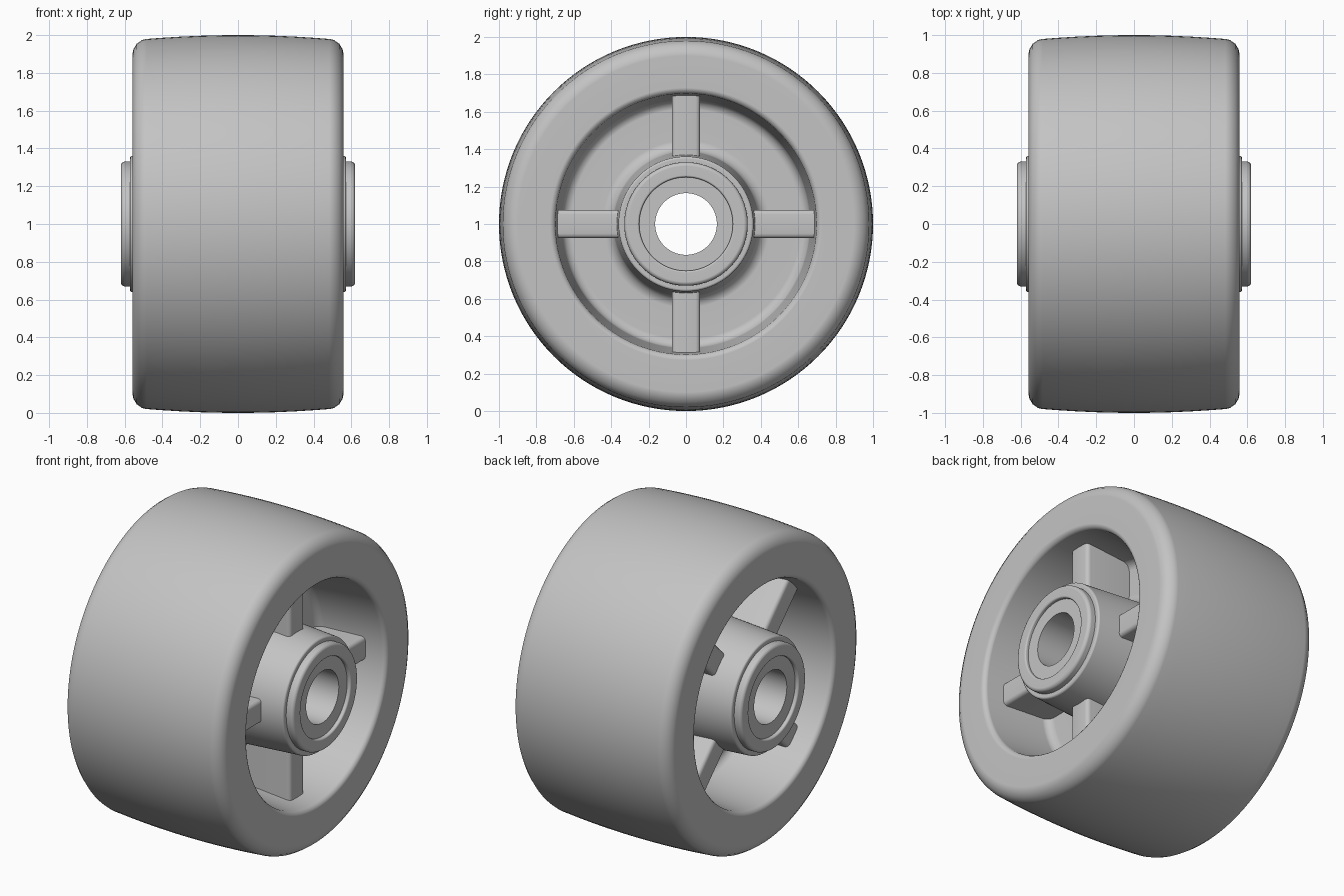
import bpy
import bmesh
from math import cos, sin, pi, radians
from mathutils import Vector, Matrix

cube = bpy.data.objects.get("Cube")
if cube:
    bpy.data.objects.remove(cube, do_unlink=True)

grey = bpy.data.materials.new("wheel_grey")
grey.use_nodes = True
colour = (0.55, 0.55, 0.55, 1)
grey.diffuse_color = colour
grey.node_tree.nodes["Principled BSDF"].inputs["Base Color"].default_value = colour

CENTRE = Vector((0, 0, 1))


def finish(bm, name, angle=35):
    bmesh.ops.recalc_face_normals(bm, faces=bm.faces)
    mesh = bpy.data.meshes.new(name)
    bm.to_mesh(mesh)
    bm.free()
    obj = bpy.data.objects.new(name, mesh)
    bpy.context.collection.objects.link(obj)
    mesh.materials.append(grey)
    bpy.ops.object.select_all(action="DESELECT")
    obj.select_set(True)
    bpy.context.view_layer.objects.active = obj
    bpy.ops.object.shade_smooth_by_angle(angle=radians(angle))
    return obj


def rounded(corners, steps=6):
    """Replace each (x, radius, fillet) corner by a tangent arc."""
    pts = [Vector(c[:2]) for c in corners]
    path = []
    for i, p in enumerate(pts):
        fillet = corners[i][2]
        if not fillet:
            path.append(p)
            continue
        a = (pts[i - 1] - p).normalized()
        b = (pts[i + 1] - p).normalized()
        half = a.angle(b) / 2
        reach = fillet * cos(half) / sin(half)
        centre = p + (a + b).normalized() * (fillet / sin(half))
        start, end = p + a * reach - centre, p + b * reach - centre
        for k in range(steps + 1):
            d = start.lerp(end, 0.5 - 0.5 * cos(pi * k / steps))
            path.append(centre + d.normalized() * fillet)
    return path


def lathe(name, profile, segments=128):
    """Spin a closed (x, radius) profile around the axle."""
    bm = bmesh.new()
    rings = []
    for k in range(segments):
        t = 2 * pi * k / segments
        rings.append([bm.verts.new(CENTRE + Vector((p.x, p.y * cos(t), p.y * sin(t))))
                      for p in profile])
    n = len(profile)
    for k in range(segments):
        r0, r1 = rings[k], rings[(k + 1) % segments]
        for i in range(n):
            j = (i + 1) % n
            bm.faces.new((r0[i], r0[j], r1[j], r1[i]))
    return finish(bm, name)


# Half profile from the crowned tread, over the rim and web, to the bore
crown = [(x / 10, 1 - 0.088 * (x / 10) ** 2, 0) for x in range(0, 5)]
half = rounded(crown + [
    (0.558, 0.974, 0.08),   # tread shoulder
    (0.558, 0.70, 0.03),    # rim opening
    (0.10, 0.66, 0.05),     # recess wall meets web
    (0.10, 0.39, 0.06),     # web meets hub
    (0.572, 0.36, 0.012),   # hub end
    (0.572, 0.33, 0),
    (0.62, 0.33, 0.02),     # raised collar
    (0.62, 0.25, 0.01),
    (0.597, 0.25, 0),       # bushing face
    (0.597, 0.165, 0),      # bore
])
mirrored = [Vector((-p.x, p.y)) for p in reversed(half[1:])]
lathe("wheel_body", half + mirrored)


# Four ribs in each recess; the two sides are staggered by an eighth turn
def rib(name, side, angle):
    bm = bmesh.new()
    size = Matrix.Diagonal((0.36, 0.152, 0.37, 1))
    bmesh.ops.create_cube(bm, size=1, matrix=Matrix.Translation((side * 0.24, 0, 0.525)) @ size)
    edges = [e for e in bm.edges
             if all(v.co.x * side > 0.3 for v in e.verts)
             and abs(e.verts[0].co.z - e.verts[1].co.z) > 0.1]
    bmesh.ops.bevel(bm, geom=edges, offset=0.025, segments=4, profile=0.5, affect="EDGES")
    bm.transform(Matrix.Translation(CENTRE) @ Matrix.Rotation(angle, 4, "X"))
    finish(bm, name)


for side, label, offset in ((1, "left", 0), (-1, "right", pi / 4)):
    for k in range(4):
        rib(f"{label}_rib_{k + 1}", side, offset + k * pi / 2)
